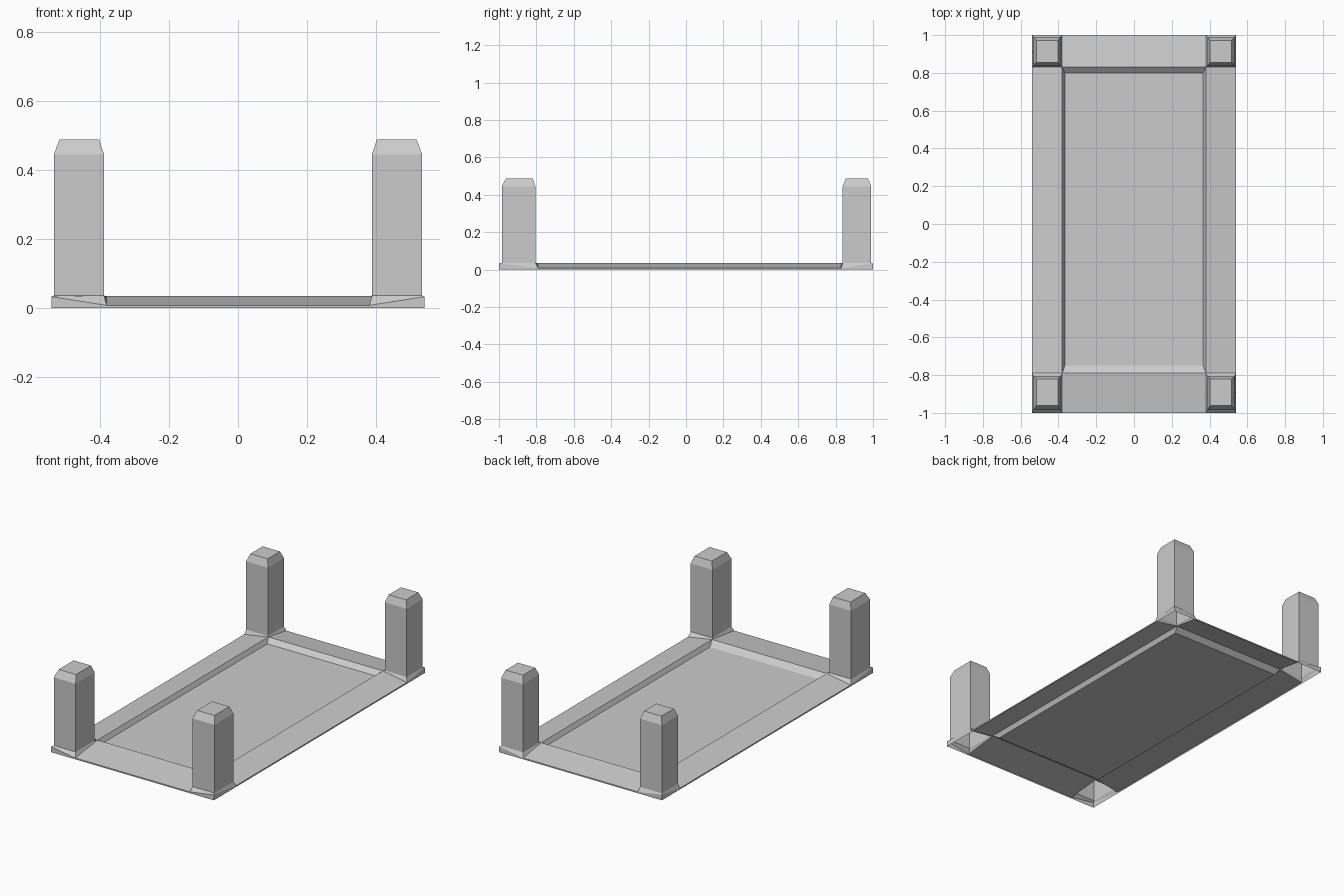
import bpy

if "Cube" in bpy.data.objects:
    bpy.data.objects.remove(bpy.data.objects["Cube"])

X, Y = 0.54, 1.0                      # outer half sizes
RX, RF, RB = 0.38, -0.79, 0.83        # ridge: half width, front y, back y
EDGE, CORNER, RIDGE, FLOOR = 0.008, 0.033, 0.035, 0.009


def rect(x0, x1, y0, y1, z):
    """Counter-clockwise rectangle seen from above."""
    return [(x0, y0, z), (x1, y0, z), (x1, y1, z), (x0, y1, z)]


def loft(rings, cap=False):
    """Quads between successive closed rings, optionally capped at the last."""
    faces = []
    for a, b in zip(rings, rings[1:]):
        n = len(a)
        for i in range(n):
            j = (i + 1) % n
            faces.append((a[i], a[j], b[j], b[i]))
    if cap:
        faces.append(tuple(rings[-1]))
    return faces


def make(name, faces):
    """Mesh object from faces given as point tuples, sharing equal points."""
    index, polys = {}, []
    for f in faces:
        polys.append([index.setdefault(p, len(index)) for p in f])
    mesh = bpy.data.meshes.new(name)
    mesh.from_pydata(list(index), [], polys)
    obj = bpy.data.objects.new(name, mesh)
    bpy.context.collection.objects.link(obj)
    return obj


# Outer skirt, taller at the four corners
top = [(-X, -Y, CORNER), (-RX, -Y, EDGE), (RX, -Y, EDGE),
       (X, -Y, CORNER), (X, RF, EDGE), (X, RB, EDGE),
       (X, Y, CORNER), (RX, Y, EDGE), (-RX, Y, EDGE),
       (-X, Y, CORNER), (-X, RB, EDGE), (-X, RF, EDGE)]
bottom = [(x, y, 0.0) for x, y, z in top]
make("outer_skirt", loft([bottom, top]))

# Rim strips sloping up from the edge to the inner ridge
ridge = rect(-RX, RX, RF, RB, RIDGE)
strips = []
for i in range(4):
    strips.append((top[3 * i + 1], top[3 * i + 2], ridge[(i + 1) % 4], ridge[i]))
make("rim_strips", strips)

# Sunken centre panel with its bevelled border
floor = rect(-0.366, 0.366, -0.75, 0.80, FLOOR)
make("centre_panel", loft([ridge, floor], cap=True))

# Corner posts: flared foot, shaft, chamfered top
for side in (-1, 1):
    for end, foot, shaft, tip in (
            ("front", (-Y, RF), (-0.985, -0.805), (-0.962, -0.82)),
            ("back", (RB, Y), (0.838, 0.99), (0.855, 0.972))):
        def ring(xa, xb, ys, z):
            x0, x1 = sorted((side * xa, side * xb))
            return rect(x0, x1, *ys, z)
        pad = []
        for x, y, _ in ring(RX, X, foot, 0):
            outer = (abs(x) == X) + (abs(y) == Y)
            pad.append((x, y, (RIDGE, EDGE, CORNER)[outer]))
        rings = [pad,
                 ring(0.388, 0.533, shaft, 0.036),
                 ring(0.388, 0.533, shaft, 0.445),
                 ring(0.402, 0.517, tip, 0.488)]
        make(f"{end}_{'left' if side < 0 else 'right'}_post", loft(rings, cap=True))
